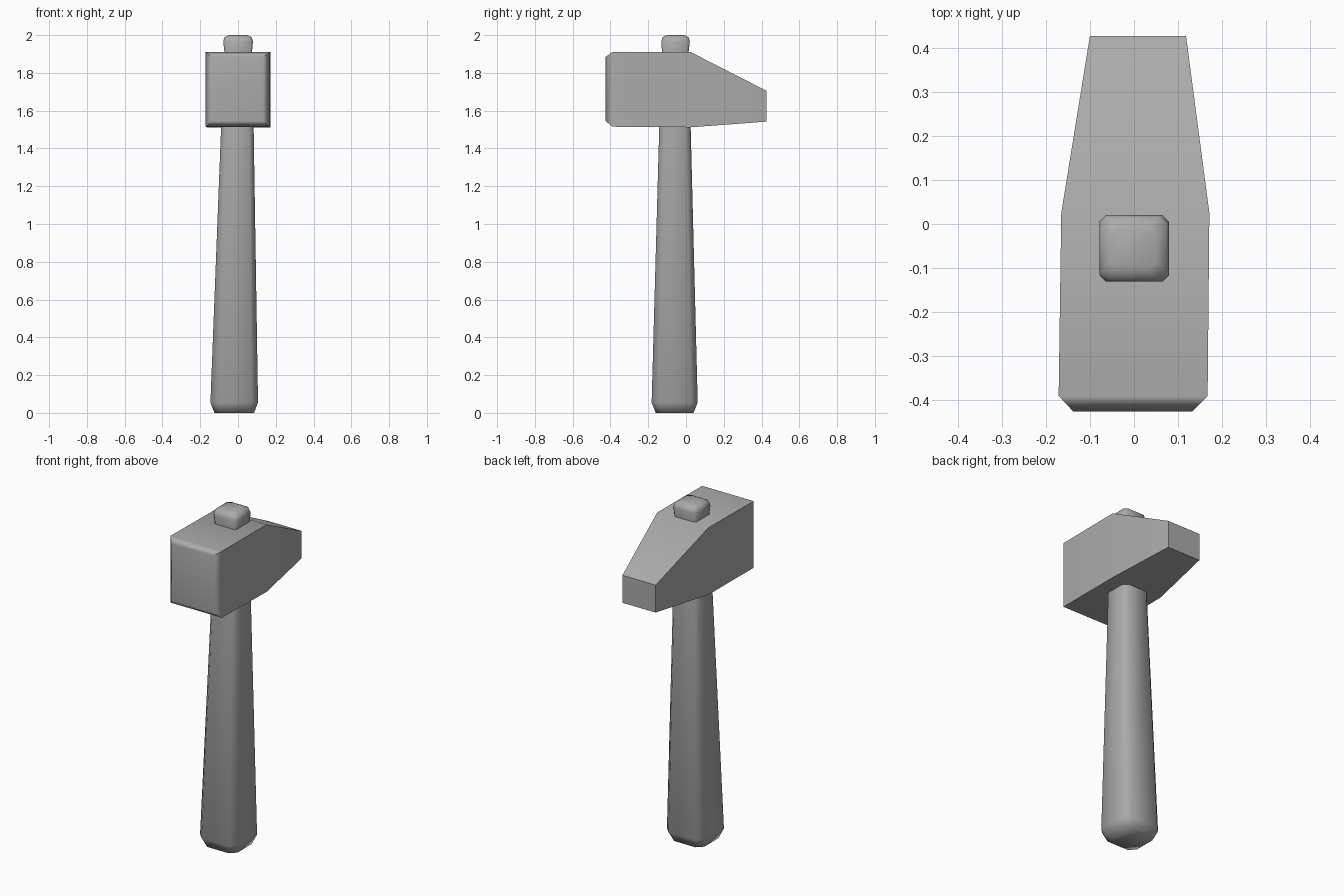
import bpy, bmesh, math

if "Cube" in bpy.data.objects:
    bpy.data.objects.remove(bpy.data.objects["Cube"])

grey = bpy.data.materials.new("dark_grey")
grey.diffuse_color = (0.41, 0.41, 0.41, 1)
grey.use_nodes = True
grey.node_tree.nodes["Principled BSDF"].inputs["Base Color"].default_value = grey.diffuse_color


def loft(name, rings, angle):
    """Skin equal-length rings of points into a closed solid."""
    bm = bmesh.new()
    loops = [[bm.verts.new(p) for p in ring] for ring in rings]
    n = len(loops[0])
    for a, b in zip(loops, loops[1:]):
        for i in range(n):
            j = (i + 1) % n
            bm.faces.new((a[i], a[j], b[j], b[i]))
    bm.faces.new(loops[0][::-1])
    bm.faces.new(loops[-1])
    bmesh.ops.recalc_face_normals(bm, faces=bm.faces)
    me = bpy.data.meshes.new(name)
    bm.to_mesh(me)
    bm.free()
    me.materials.append(grey)
    ob = bpy.data.objects.new(name, me)
    bpy.context.collection.objects.link(ob)
    bpy.ops.object.select_all(action='DESELECT')
    ob.select_set(True)
    bpy.context.view_layer.objects.active = ob
    bpy.ops.object.shade_smooth_by_angle(angle=math.radians(angle))
    return ob


def chamfered(x0, x1, y0, y1, z, c):
    """Horizontal rectangle with cut corners."""
    return [(x0 + c, y0, z), (x1 - c, y0, z), (x1, y0 + c, z), (x1, y1 - c, z),
            (x1 - c, y1, z), (x0 + c, y1, z), (x0, y1 - c, z), (x0, y0 + c, z)]


def upright(y, x0, x1, z0, z1):
    """Rectangle facing along the head."""
    return [(x0, y, z0), (x1, y, z0), (x1, y, z1), (x0, y, z1)]


# Tapered handle, running through the head to the knob on top
loft("handle", [chamfered(*s) for s in (
    (-0.125, 0.085, -0.16, 0.04, 0.0, 0.035),
    (-0.146, 0.106, -0.182, 0.062, 0.055, 0.035),
    (-0.09, 0.083, -0.142, 0.025, 1.5, 0.025),
    (-0.072, 0.074, -0.127, 0.014, 1.91, 0.012),
    (-0.078, 0.079, -0.131, 0.02, 1.965, 0.014),
    (-0.073, 0.073, -0.125, 0.015, 1.988, 0.018),
    (-0.05, 0.05, -0.103, -0.008, 2.0, 0.02),
)], 75)

# Head: chamfered striking face, square body, tapered peen
head = loft("head", [upright(*s) for s in (
    (-0.425, -0.138, 0.132, 1.545, 1.885),
    (-0.39, -0.171, 0.167, 1.515, 1.91),
    (0.025, -0.165, 0.171, 1.512, 1.91),
    (0.427, -0.1, 0.118, 1.542, 1.705),
)], 62)

# Keep the broad head faces flat-looking beside the soft chamfers
soft = head.modifiers.new("flat_faces", 'WEIGHTED_NORMAL')
soft.keep_sharp = True
